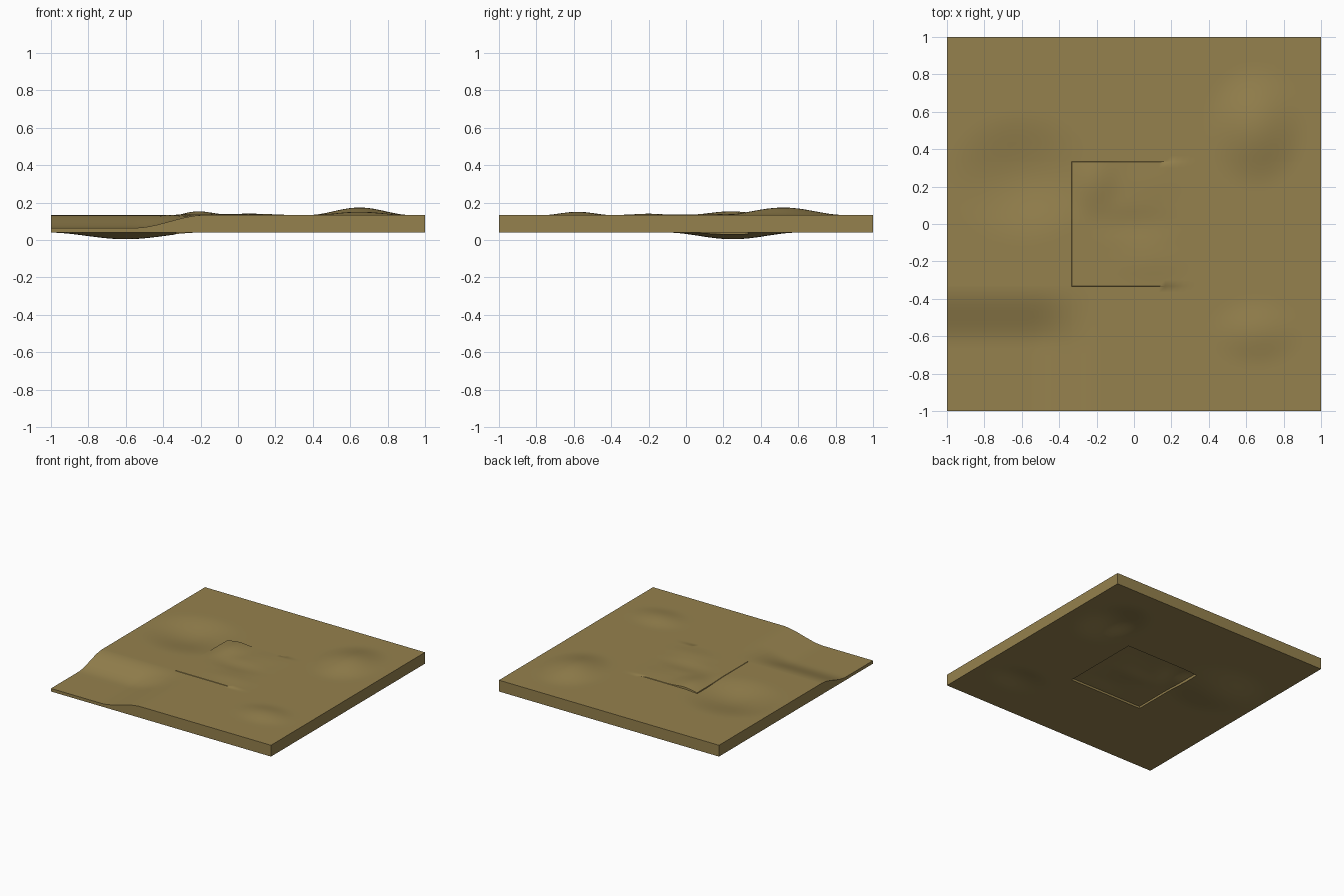
import bpy, bmesh, math

if "Cube" in bpy.data.objects:
    bpy.data.objects.remove(bpy.data.objects["Cube"])

BASE_TOP, BASE_BOTTOM, TILE = 0.133, 0.04, 0.333

def ease(a, b, v):
    t = min(1, max(0, (v - a) / (b - a)))
    return t * t * (3 - 2 * t)

def mound(x, y, cx, cy, rx, ry, h):
    d = math.hypot((x - cx) / rx, (y - cy) / ry)
    return h * 0.5 * (1 + math.cos(math.pi * d)) if d < 1 else 0

# Gentle hills and hollows: centre, radii, height
OUTER = [(0.65, 0.52, 0.28, 0.34, 0.041), (0.65, -0.58, 0.27, 0.19, 0.018),
         (-0.6, 0.25, 0.42, 0.36, -0.036)]
INNER = [(-0.22, 0.24, 0.17, 0.22, 0.018), (0.08, -0.2, 0.26, 0.13, 0.005),
         (0.1, 0.22, 0.2, 0.15, 0.003), (0.0, 0.0, 0.3, 0.12, -0.008)]

def in_tile(x, y):
    return abs(x) < TILE and abs(y) < TILE

def rolling(x, y):
    h = sum(mound(x, y, *m) for m in OUTER)
    if in_tile(x, y):
        h += sum(mound(x, y, *m) for m in INNER)
    return h

def top(x, y):
    # Low front left corner
    low = (1 - ease(-0.55, -0.18, x)) * (1 - ease(-0.65, -0.33, y))
    step = 0.003 * (1 - ease(0, TILE, x)) if in_tile(x, y) else 0
    return BASE_TOP + rolling(x, y) - 0.068 * low + step

def bottom(x, y):
    # Underside follows the hills, with a shallow recess in the middle tile
    return BASE_BOTTOM + rolling(x, y) + (0.016 if in_tile(x, y) else 0)

# Grid lines, doubled at the middle tile so its step stays crisp
N = 60
lines = [-1 + 2 * i / N for i in range(N + 1)]
lines = [v for v in lines if abs(abs(v) - TILE) > 0.005]
lines += [s * (TILE + e) for s in (-1, 1) for e in (-0.001, 0.001)]
lines.sort()
n = len(lines)

bm = bmesh.new()
up = [[bm.verts.new((x, y, top(x, y))) for y in lines] for x in lines]
down = [[bm.verts.new((x, y, bottom(x, y))) for y in lines] for x in lines]
for i in range(n - 1):
    for j in range(n - 1):
        for g in (up, down):
            bm.faces.new((g[i][j], g[i + 1][j], g[i + 1][j + 1], g[i][j + 1]))

# Side walls
for k in range(n - 1):
    for e in (0, n - 1):
        bm.faces.new((up[k][e], up[k + 1][e], down[k + 1][e], down[k][e]))
        bm.faces.new((up[e][k], up[e][k + 1], down[e][k + 1], down[e][k]))
bmesh.ops.recalc_face_normals(bm, faces=bm.faces)

mesh = bpy.data.meshes.new("ground_slab")
bm.to_mesh(mesh)
bm.free()
slab = bpy.data.objects.new("ground_slab", mesh)
bpy.context.collection.objects.link(slab)

# Dry earth colour
earth = bpy.data.materials.new("dry_earth")
earth.diffuse_color = (0.30, 0.22, 0.075, 1)
earth.use_nodes = True
earth.node_tree.nodes["Principled BSDF"].inputs["Base Color"].default_value = earth.diffuse_color
mesh.materials.append(earth)

bpy.context.view_layer.objects.active = slab
slab.select_set(True)
bpy.ops.object.shade_smooth_by_angle(angle=math.radians(35))
